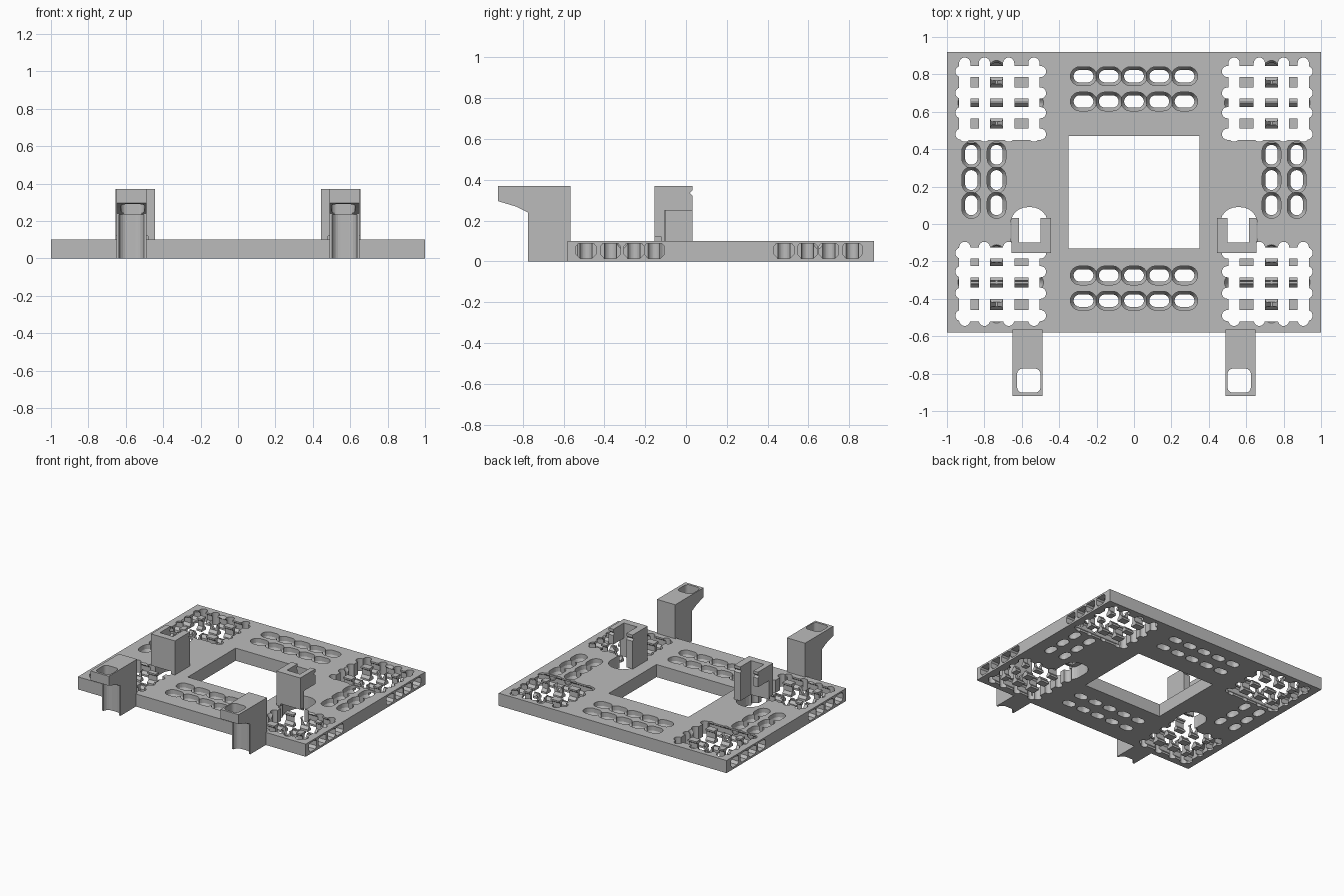
import bpy, bmesh, math
from mathutils import Vector

if "Cube" in bpy.data.objects:
    bpy.data.objects.remove(bpy.data.objects["Cube"])

grey = bpy.data.materials.new("plain grey")
grey.use_nodes = True
colour = (0.5, 0.5, 0.5, 1)
grey.diffuse_color = colour
grey.node_tree.nodes["Principled BSDF"].inputs["Base Color"].default_value = colour


# Helpers: rounded outlines, lofts between rings, and boolean cuts
def rounded(cx, cy, hx, hy, r, steps=6):
    r = min(r, hx, hy)
    pts = []
    for quarter, (sx, sy) in enumerate(((1, 1), (-1, 1), (-1, -1), (1, -1))):
        for i in range(steps + 1):
            a = math.pi / 2 * (quarter + i / steps)
            pts.append((cx + sx * (hx - r) + r * math.cos(a),
                        cy + sy * (hy - r) + r * math.sin(a)))
    return pts


def loft(bm, rings):
    loops = [[bm.verts.new(p) for p in ring] for ring in rings]
    for low, high in zip(loops, loops[1:]):
        for i in range(len(low)):
            j = (i + 1) % len(low)
            bm.faces.new((low[i], low[j], high[j], high[i]))
    bm.faces.new(loops[0][::-1])
    bm.faces.new(loops[-1])


def upright(bm, outline, z0, z1):
    loft(bm, [[(x, y, z) for x, y in outline] for z in (z0, z1)])


def sideways(bm, profile, x0, x1):
    loft(bm, [[(x, y, z) for y, z in profile] for x in (x0, x1)])


def slot(bm, cx, cy, ex, ey, levels):
    """Rounded slot whose radius changes with height."""
    loft(bm, [[(x, y, z) for x, y in rounded(cx, cy, ex + r, ey + r, r)]
              for z, r in levels])


def rect(x0, x1, y0, y1):
    return [(x0, y0), (x1, y0), (x1, y1), (x0, y1)]


def make(name, bm):
    bmesh.ops.remove_doubles(bm, verts=bm.verts[:], dist=1e-5)
    bmesh.ops.recalc_face_normals(bm, faces=bm.faces[:])
    mesh = bpy.data.meshes.new(name)
    bm.to_mesh(mesh)
    bm.free()
    mesh.materials.append(grey)
    obj = bpy.data.objects.new(name, mesh)
    bpy.context.collection.objects.link(obj)
    return obj


def cut(target, bm):
    cutter = make("cutter", bm)
    cutter.hide_render = True
    mod = target.modifiers.new("cut", 'BOOLEAN')
    mod.operation = 'DIFFERENCE'
    mod.solver = 'EXACT'
    mod.object = cutter
    bpy.context.view_layer.objects.active = target
    bpy.ops.object.modifier_apply(modifier=mod.name)
    bpy.data.objects.remove(cutter)


# Base plate with square window
bm = bmesh.new()
upright(bm, rect(-1, 1, -0.58, 0.92), 0, 0.1)
plate = make("base_plate", bm)
bm = bmesh.new()
upright(bm, rect(-0.35, 0.35, -0.13, 0.47), -0.02, 0.12)
cut(plate, bm)

# Countersunk slots, cut in alternating sets so neighbours may merge
sink = ((-0.02, 0.033), (0.03, 0.033), (0.065, 0.05), (0.12, 0.05))
for parity in (0, 1):
    bm = bmesh.new()
    for row, y in enumerate((0.79, 0.655, -0.275, -0.41)):
        for i in range(5):
            if (i + row) % 2 == parity:
                slot(bm, 0.135 * (i - 2), y, 0.02, 0, sink)
    for side in (-1, 1):
        for col, x in enumerate((0.735, 0.87)):
            for i in range(3):
                if (i + col) % 2 == parity:
                    slot(bm, side * x, 0.1 + 0.135 * i, 0, 0.02, sink)
    cut(plate, bm)

# Four corner lattices of crossing slots
columns = (0.535, 0.67, 0.80, 0.905)
back_rows = (0.48, 0.595, 0.70, 0.815)
front_rows = (-0.49, -0.37, -0.255, -0.155)
through = ((-0.02, 0.03), (0.12, 0.03))
groove = ((0.04, 0.006), (0.105, 0.042))

verticals, horizontals = bmesh.new(), bmesh.new()
tunnels = bmesh.new()
groove_x, groove_y = bmesh.new(), bmesh.new()
for side in (-1, 1):
    for rows in (back_rows, front_rows):
        cy = 0.665 if rows is back_rows else -0.32
        for x in columns:
            slot(verticals, side * x, cy, 0, 0.195, through)
        for y in rows:
            slot(horizontals, side * 0.7125, y, 0.2125, 0, through)
            # Tunnel opening in the outer edge
            profile = [(y - 0.03, 0.015), (y + 0.03, 0.015), (y + 0.048, 0.035),
                       (y + 0.048, 0.075), (y + 0.038, 0.087),
                       (y - 0.038, 0.087), (y - 0.048, 0.075), (y - 0.048, 0.035)]
            sideways(tunnels, profile, side * 0.51, side * 1.05)
        slot(groove_y, side * 0.735, cy, 0, 0.17, groove)
        slot(groove_x, side * 0.7125, (rows[1] + rows[2]) / 2, 0.19, 0, groove)
for bm in (groove_x, groove_y, verticals, horizontals, tunnels):
    cut(plate, bm)

# Arched openings below the rear clips
bm = bmesh.new()
for side in (-1, 1):
    upright(bm, rounded(side * 0.56, -0.035, 0.1, 0.125, 0.09), -0.02, 0.12)
cut(plate, bm)

hook_profile = [(-0.92, 0.37), (-0.565, 0.37), (-0.565, 0), (-0.775, 0),
                (-0.775, 0.24), (-0.83, 0.268), (-0.92, 0.295)]
clip_outline = [(0.445, -0.155), (0.655, -0.155), (0.655, 0.033), (0.615, 0.033),
                (0.615, -0.10), (0.50, -0.10), (0.50, 0.033), (0.445, 0.033)]

for side, label in ((1, "left"), (-1, "right")):
    # Front hook: leg with overhanging eye and hollowed face
    bm = bmesh.new()
    sideways(bm, hook_profile, side * 0.49, side * 0.65)
    hook = make(label + "_front_hook", bm)
    bm = bmesh.new()
    upright(bm, rounded(side * 0.5625, -0.8375, 0.0625, 0.0645, 0.03), 0.2, 0.4)
    cut(hook, bm)
    bm = bmesh.new()
    upright(bm, rounded(side * 0.57, -0.78, 0.068, 0.045, 0.045), -0.02, 0.235)
    cut(hook, bm)

    # Rear clip: U-shaped block, open at the back and undercut outside
    bm = bmesh.new()
    upright(bm, [(side * x, y) for x, y in clip_outline], 0.1, 0.37)
    clip = make(label + "_rear_clip", bm)
    bm = bmesh.new()
    upright(bm, [(side * x, y) for x, y in rect(0.56, 0.7, -0.105, 0.1)], 0.05, 0.25)
    cut(clip, bm)
    bm = bmesh.new()
    upright(bm, [(side * x, y) for x, y in rect(0.48, 0.7, -0.2, -0.12)], 0.05, 0.12)
    cut(clip, bm)
    # Latch notch across the open end
    bm = bmesh.new()
    sideways(bm, [(0.018, 0.335), (0.04, 0.315), (0.04, 0.355)],
             side * 0.4, side * 0.7)
    cut(clip, bm)
